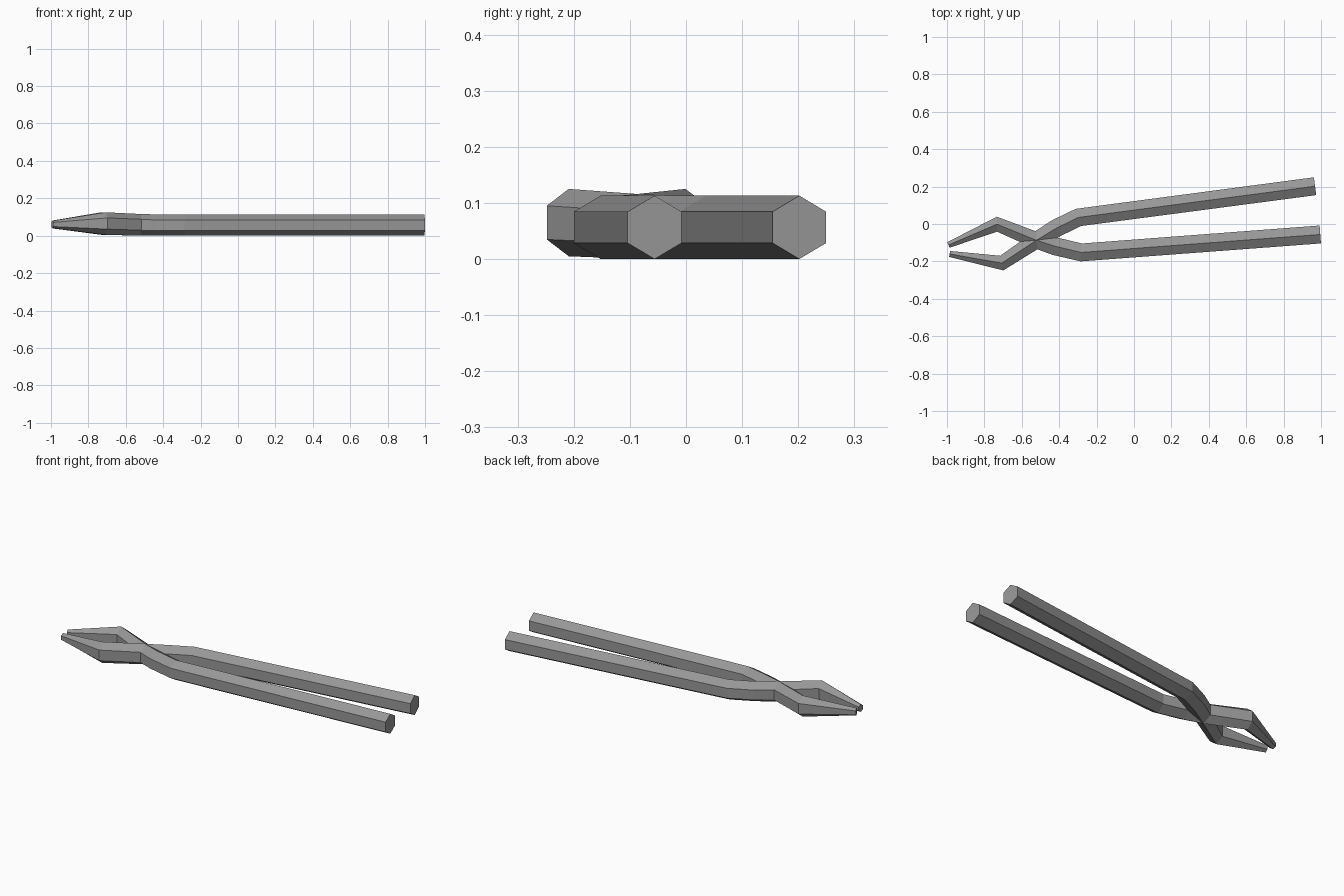
import bpy, bmesh
from mathutils import Vector

if "Cube" in bpy.data.objects:
    bpy.data.objects.remove(bpy.data.objects["Cube"])

# dark grey metal
metal = bpy.data.materials.new("dark_metal")
metal.diffuse_color = (0.31, 0.31, 0.31, 1)
metal.use_nodes = True
metal.node_tree.nodes["Principled BSDF"].inputs["Base Color"].default_value = metal.diffuse_color


def hex_arm(name, path, sections):
    """Sweep a point-up hexagon along a flat path; section = (half width, half height, side half height, centre z)."""
    pts = [Vector(p) for p in path]
    bm = bmesh.new()
    rings = []
    for i, (p, (w, h, s, cz)) in enumerate(zip(pts, sections)):
        t = Vector((0, 0))
        if i > 0:
            t += (p - pts[i - 1]).normalized()
        if i < len(pts) - 1:
            t += (pts[i + 1] - p).normalized()
        t.normalize()
        profile = [(0, h), (w, s), (w, -s), (0, -h), (-w, -s), (-w, s)]
        rings.append([bm.verts.new((p.x - t.y * a, p.y + t.x * a, cz + b)) for a, b in profile])
    for r0, r1 in zip(rings, rings[1:]):
        for k in range(6):
            n = (k + 1) % 6
            bm.faces.new((r0[k], r0[n], r1[n], r1[k]))
    # end caps
    bm.faces.new(rings[0])
    bm.faces.new(rings[-1])
    bmesh.ops.recalc_face_normals(bm, faces=bm.faces)
    mesh = bpy.data.meshes.new(name)
    bm.to_mesh(mesh)
    bm.free()
    mesh.materials.append(metal)
    obj = bpy.data.objects.new(name, mesh)
    bpy.context.collection.objects.link(obj)
    return obj


# cross-sections from handle end to jaw tip
handle = (0.048, 0.0565, 0.028, 0.0565)
pivot = (0.044, 0.058, 0.029, 0.058)
jaw = (0.040, 0.060, 0.030, 0.065)
tip = (0.016, 0.021, 0.011, 0.060)
sections = [handle, handle, handle, pivot, jaw, tip]

# arm with the back handle and the front jaw
hex_arm("back_handle_arm",
        [(0.968, 0.202), (-0.298, 0.035), (-0.415, -0.022),
         (-0.522, -0.087), (-0.707, -0.209), (-0.986, -0.160)], sections)

# arm with the front handle and the back jaw
hex_arm("front_handle_arm",
        [(0.996, -0.056), (-0.282, -0.152), (-0.422, -0.119),
         (-0.522, -0.087), (-0.733, -0.001), (-0.992, -0.112)], sections)
